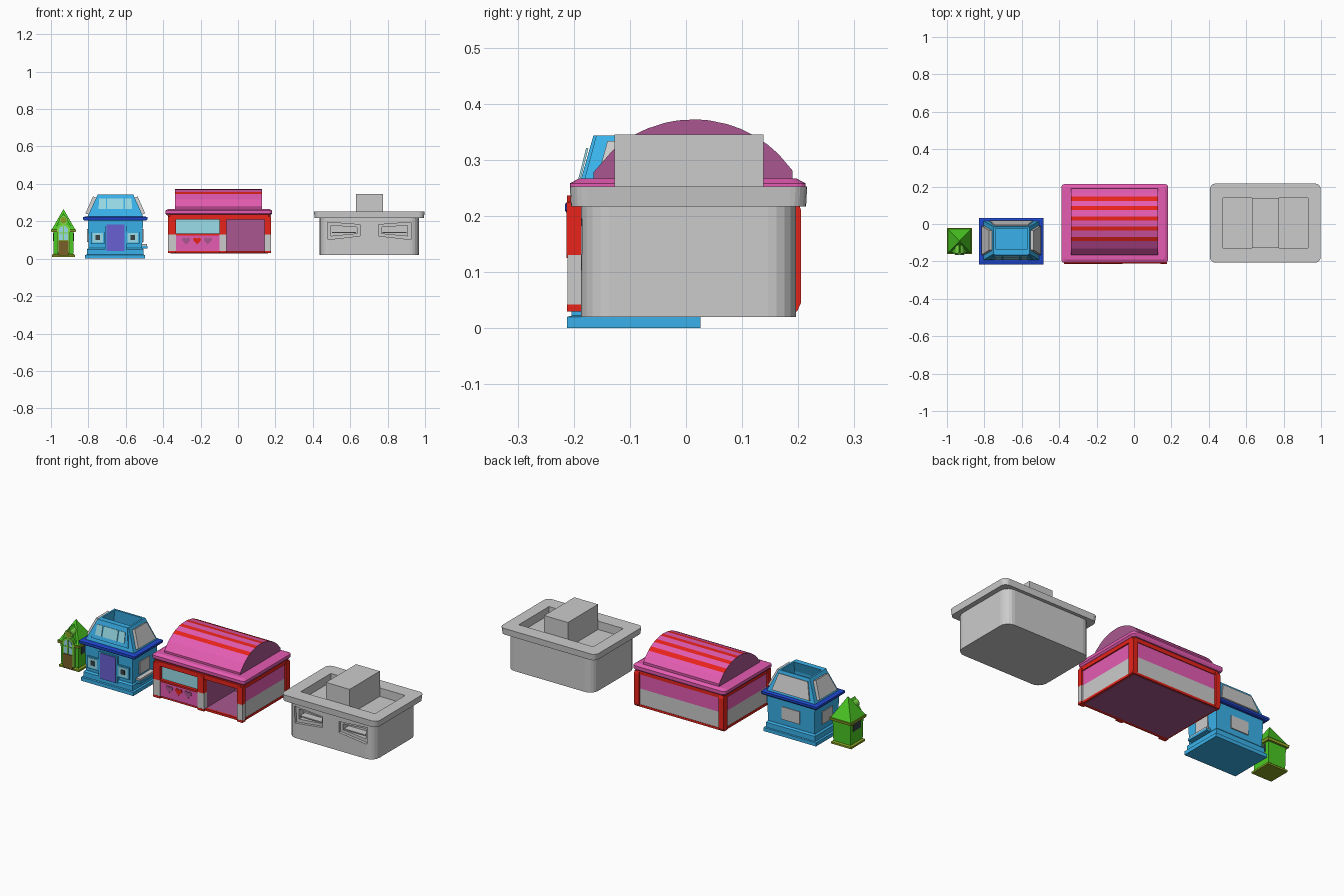
import bpy, bmesh, math
from mathutils import Vector

if "Cube" in bpy.data.objects:
    bpy.data.objects.remove(bpy.data.objects["Cube"])


def mat(name, hexcol):
    m = bpy.data.materials.new(name)
    lin = [(int(hexcol[i:i + 2], 16) / 255) ** 2.2 for i in (0, 2, 4)]
    m.diffuse_color = (*lin, 1)
    m.use_nodes = True
    m.node_tree.nodes["Principled BSDF"].inputs["Base Color"].default_value = m.diffuse_color
    return m


PINK, RED, MAUVE = mat("pink", "E45CB0"), mat("red", "E82820"), mat("mauve", "A8588F")
BLUE, NAVY, DOOR = mat("blue", "3CB0EA"), mat("navy", "2448CC"), mat("violet", "6860D0")
CYAN, DARK, STONE = mat("glass", "98DCE8"), mat("dark", "3A4448"), mat("stone", "CCCCCC")
GREEN, LIME, OLIVE, BROWN = (mat("green", "4CC828"), mat("lime", "7CDC48"),
                             mat("olive", "88A028"), mat("brown", "78602C"))


def finish(name, bm, col):
    bmesh.ops.recalc_face_normals(bm, faces=bm.faces)
    me = bpy.data.meshes.new(name)
    bm.to_mesh(me)
    bm.free()
    ob = bpy.data.objects.new(name, me)
    bpy.context.collection.objects.link(ob)
    if col:
        me.materials.append(col)
    return ob


def skin(name, loops, col):
    """Skin a stack of equal-length point loops and cap both ends."""
    bm = bmesh.new()
    rows = [[bm.verts.new(p) for p in lp] for lp in loops]
    n = len(rows[0])
    for a, b in zip(rows, rows[1:]):
        for i in range(n):
            j = (i + 1) % n
            bm.faces.new((a[i], a[j], b[j], b[i]))
    bm.faces.new(rows[0])
    bm.faces.new(rows[-1])
    return finish(name, bm, col)


def rect(x0, x1, y0, y1, z, r=0, n=0):
    """Rectangle, or rounded rectangle with n segments per corner."""
    pts = []
    for cx, cy, a in ((x1 - r, y1 - r, 0), (x0 + r, y1 - r, 90), (x0 + r, y0 + r, 180), (x1 - r, y0 + r, 270)):
        for k in range(n + 1):
            t = math.radians(a + (90 * k / n if n else 45))
            pts.append((cx + r * math.cos(t), cy + r * math.sin(t), z))
    return pts


def loft(name, rings, col=None, n=0):
    return skin(name, [rect(*r, n=n) for r in rings], col)


def box(name, x0, x1, y0, y1, z0, z1, col=None):
    return loft(name, [(x0, x1, y0, y1, z0), (x0, x1, y0, y1, z1)], col)


def prism(name, pts, t0, t1, col=None, axis='y'):
    f = (lambda p, t: (p[0], t, p[1])) if axis == 'y' else (lambda p, t: (t, p[0], p[1]))
    return skin(name, [[f(p, t) for p in pts] for t in (t0, t1)], col)


def panel(name, quad, thick, col):
    """Slab on a sloping quad, extruded along its normal."""
    q = [Vector(p) for p in quad]
    nrm = (q[1] - q[0]).cross(q[3] - q[0]).normalized() * thick
    return skin(name, [q, [p + nrm for p in q]], col)


def cut(ob, cutter):
    m = ob.modifiers.new("cut", 'BOOLEAN')
    m.object, m.operation, m.solver = cutter, 'DIFFERENCE', 'EXACT'
    m.material_mode = 'TRANSFER'
    bpy.context.view_layer.objects.active = ob
    bpy.ops.object.modifier_apply(modifier=m.name)
    bpy.data.objects.remove(cutter)


def circle(cx, cz, r, n=16, a0=0, a1=360):
    k = n if a1 - a0 == 360 else n - 1
    return [(cx + r * math.cos(math.radians(a0 + (a1 - a0) * i / k)),
             cz + r * math.sin(math.radians(a0 + (a1 - a0) * i / k))) for i in range(n)]


def arch(cx, z0, zs, r):
    return [(cx - r, z0), (cx + r, z0)] + circle(cx, zs, r, 9, 0, 180)


# ---- grey building: body, overhanging parapet, sunken roof
grey = loft("grey_building", [(.437, .967, -.187, .196, .02, .05), (.437, .967, -.187, .196, .217, .05),
                              (.41, .994, -.205, .214, .217, .03), (.406, .998, -.207, .216, .252, .03),
                              (.475, .932, -.127, .138, .252, .002), (.475, .932, -.127, .138, .205, .002)], n=5)
for s in (-1, 1):
    X = lambda d: .702 + s * d
    cut(grey, prism("c", [(X(.224), .195), (X(.222), .102), (X(.05), .122), (X(.05), .182)], -.25, -.172))
    cut(grey, prism("c", [(X(.205), .178), (X(.205), .122), (X(.066), .135), (X(.066), .168)], -.25, -.13))
    box("window_sill", X(.2) if s < 0 else X(.07), X(.07) if s < 0 else X(.2), -.172, -.13, .137, .143)
box("roof_box", .63, .776, -.127, .138, .2, .345)

# ---- pink shop: banded walls
W = (-.366, .167, -.188, .196)
loft("shop_base", [(-.37, .17, -.2, .198, .03, .01), (-.37, .17, -.2, .198, .042, .01)], RED, 1)
low = loft("shop_lower_wall", [(*W, .042), (*W, .13)], STONE)
high = loft("shop_upper_wall", [(*W, .13), (*W, .212)], PINK)
for ob in (low, high):
    cut(ob, box("c", -.062, .142, -.25, .06, .0421, .2119, MAUVE))
box("shop_underside", -.36, .16, -.18, .19, .028, .032, MAUVE)
loft("shop_header", [(-.373, .174, -.212, .2, .21, .01), (-.373, .174, -.212, .2, .236, .01)], RED, 1)
# pillars at the front and red back corners
for x0, x1 in ((-.374, -.331), (-.1, -.062), (.142, .176)):
    box("pillar_foot", x0, x1, -.212, -.185, .03, .042, RED)
    box("pillar_lower", x0, x1, -.211, -.185, .042, .13, STONE)
    box("pillar_upper", x0, x1, -.213, -.185, .13, .225, RED)
for x0, x1 in ((-.374, -.345), (.147, .176)):
    loft("back_corner", [(x0, x1, .17, .198, .03), (x0, x1, .17, .205, .045),
                         (x0, x1, .17, .205, .21), (x0, x1, .17, .2, .225)], RED)
# shop window and counter with hearts
box("shop_glass", -.331, -.1, -.196, -.185, .135, .21, CYAN)
box("counter_panel", -.331, -.1, -.207, -.185, .042, .128, PINK)
box("counter_ledge", -.331, -.1, -.213, -.185, .125, .135, RED)
for cx, col in ((-.277, MAUVE), (-.219, RED), (-.161, MAUVE)):
    heart = [(cx + .00135 * 16 * math.sin(t) ** 3,
              .097 + .00135 * (13 * math.cos(t) - 5 * math.cos(2 * t) - 2 * math.cos(3 * t) - math.cos(4 * t)))
             for t in [math.tau * k / 20 for k in range(20)]]
    prism("heart", heart, -.211, -.2, col)
# eave and striped barrel roof
loft("shop_eave", [(-.38, .175, -.2, .207, .232, .015), (-.388, .182, -.207, .213, .242, .015),
                   (-.388, .182, -.207, .213, .258, .015), (-.37, .165, -.19, .196, .267, .015)], PINK, 3)
stripes = (-.08, -.025, .03, .085, .135)
ys = sorted([-.165, -.13, .165, .19] + [s + d for s in stripes for d in (-.011, .011)])
arc = [(y, .156 + math.sqrt(.216 ** 2 - (y - .0135) ** 2)) for y in ys]
barrel = prism("barrel_roof", [(-.165, .26)] + arc + [(.19, .26)], -.337, .129, PINK, 'x')
barrel.data.materials.append(RED)
barrel.data.materials.append(MAUVE)
for f in barrel.data.polygons:
    if abs(f.normal.x) > .9:
        f.material_index = 2
    elif f.normal.z > 0 and any(abs(f.center.y - s) < .004 for s in stripes):
        f.material_index = 1

# ---- blue house: plinth, walls, cornice
loft("house_plinth", [(-.818, -.496, -.212, .026, 0), (-.818, -.496, -.212, .026, .02),
                      (-.808, -.506, -.204, .019, .022), (-.808, -.506, -.204, .019, .05),
                      (-.8, -.513, -.197, .012, .058)], BLUE)
loft("house_walls", [(-.798, -.513, -.195, .01, .05), (-.803, -.508, -.2, .015, .206)], BLUE)
loft("house_cornice", [(-.822, -.49, -.212, .028, .204), (-.828, -.484, -.216, .033, .21),
                       (-.828, -.484, -.216, .033, .222), (-.815, -.497, -.2, .02, .226)], NAVY)
# hollow mansard roof
loft("mansard_roof", [(-.805, -.507, -.192, .016, .224), (-.75, -.56, -.16, -.015, .343),
                      (-.755 + .015, -.57, -.15, -.025, .343), (-.755, -.555, -.155, -.018, .25)], BLUE)
# dormers: grey on sides and back, glazed at the front
panel("right_dormer", [(-.515, -.165, .235), (-.515, -.01, .235), (-.555, -.035, .325), (-.555, -.14, .325)], .02, STONE)
panel("left_dormer", [(-.797, -.01, .235), (-.797, -.165, .235), (-.757, -.14, .325), (-.757, -.035, .325)], .02, STONE)
panel("back_dormer", [(-.54, .006, .235), (-.772, .006, .235), (-.745, -.018, .325), (-.567, -.018, .325)], .014, STONE)
skin("front_dormer", [[(-.77, -.193, .245), (-.542, -.193, .245), (-.565, -.165, .343), (-.747, -.165, .343)],
                      [(-.77, -.165, .245), (-.542, -.165, .245), (-.565, -.135, .343), (-.747, -.135, .343)]], BLUE)
for x0, x1, k in ((-.742, -.707, .008), (-.7, -.612, 0), (-.605, -.57, -.008)):
    panel("dormer_glass", [(x0 - .004 * (k > 0), -.188, .265), (x1 + .004 * (k < 0), -.188, .265),
                           (x1, -.174, .32), (x0, -.174, .32)], .004, CYAN)
# door and front windows
box("house_door_frame", -.712, -.596, -.207, -.19, .04, .19, BLUE)
box("house_door", -.702, -.606, -.21, -.19, .042, .184, DOOR)
for cx in (-.75, -.563):
    box("window_frame", cx - .036, cx + .036, -.206, -.19, .078, .145, BLUE)
    box("window_glass", cx - .028, cx + .028, -.208, -.19, .086, .138, CYAN)
    box("window_pane", cx - .012, cx + .012, -.21, -.19, .1, .126, DARK)
# panels on the other walls and the side bench
box("back_window", -.71, -.6, .005, .017, .09, .16, STONE)
box("left_window", -.806, -.79, -.14, -.05, .09, .16, STONE)
box("right_window", -.52, -.505, -.14, -.05, .09, .16, STONE)
box("side_bench", -.52, -.483, -.17, -.03, .055, .068, BLUE)
box("side_bench_top", -.515, -.487, -.165, -.035, .068, .078, STONE)

# ---- green kiosk
CX = -.933
loft("kiosk_base", [(-.995, -.871, -.153, -.03, .01), (-.995, -.871, -.153, -.03, .02),
                    (-.985, -.881, -.146, -.037, .026)], OLIVE)
loft("kiosk_body", [(-.985, -.881, -.146, -.037, .02), (-.988, -.878, -.148, -.034, .15)], GREEN)
loft("kiosk_eave", [(-.998, -.868, -.158, -.024, .142), (-1, -.866, -.16, -.022, .157)], OLIVE)
loft("kiosk_roof", [(-.995, -.871, -.155, -.027, .157), (CX - .001, CX + .001, -.092, -.09, .264)], GREEN)
# round-eyed gable and arched front
prism("kiosk_gable", [(CX - .05, .157), (CX + .05, .157), (CX, .243)], -.153, -.1, GREEN)
prism("gable_ring", circle(CX, .206, .024), -.158, -.1, LIME)
prism("gable_hole", circle(CX, .206, .017), -.16, -.1, OLIVE)
prism("kiosk_arch", arch(CX, .03, .15, .036), -.16, -.14, LIME)
prism("kiosk_glass", arch(CX, .1, .15, .025), -.163, -.14, CYAN)
box("glass_bar", CX - .003, CX + .003, -.165, -.14, .1, .175, LIME)
box("glass_crossbar", CX - .025, CX + .025, -.165, -.14, .135, .141, LIME)
box("kiosk_door", CX - .028, CX + .028, -.164, -.14, .018, .096, BROWN)
for x0, x1 in ((-.989, -.97), (-.896, -.877)):
    box("kiosk_side_window", x0, x1, -.125, -.058, .095, .137, DARK)
